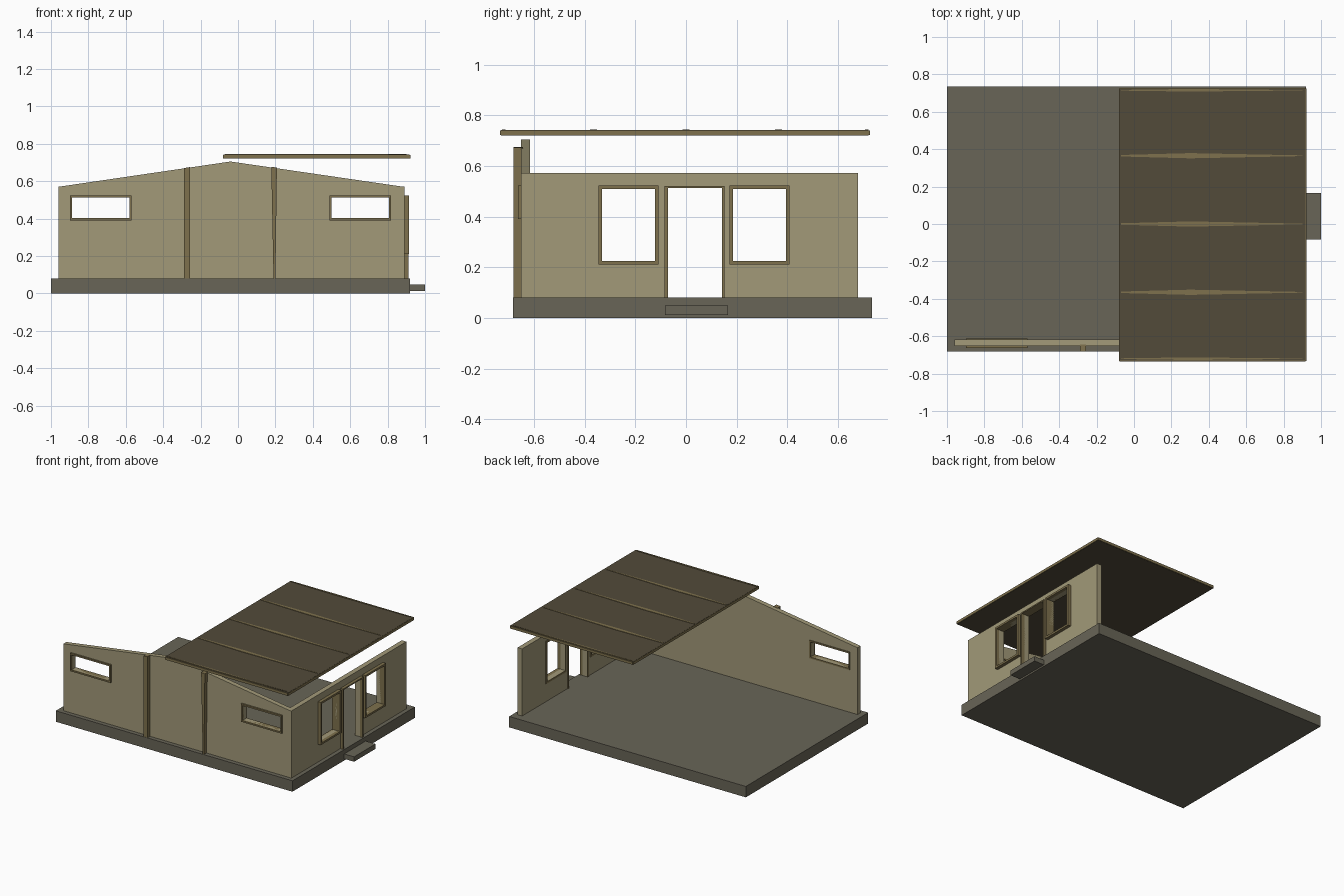
import bpy, bmesh
from mathutils import Vector

if "Cube" in bpy.data.objects:
    bpy.data.objects.remove(bpy.data.objects["Cube"])


def material(name, rgb):
    m = bpy.data.materials.new(name)
    m.diffuse_color = (*rgb, 1)
    m.use_nodes = True
    m.node_tree.nodes["Principled BSDF"].inputs["Base Color"].default_value = m.diffuse_color
    return m


PLASTER = material("plaster", (0.36, 0.32, 0.19))
CONCRETE = material("concrete", (0.14, 0.13, 0.095))
ROOFING = material("roofing", (0.085, 0.07, 0.042))
WOOD = material("wood", (0.21, 0.165, 0.075))


def finish(name, bm, mat):
    bmesh.ops.recalc_face_normals(bm, faces=bm.faces)
    me = bpy.data.meshes.new(name)
    bm.to_mesh(me)
    bm.free()
    me.materials.append(mat)
    ob = bpy.data.objects.new(name, me)
    bpy.context.collection.objects.link(ob)
    return ob


def boxes(name, specs, mat):
    """One object made of boxes, each given as ((x0, x1), (y0, y1), (z0, z1))."""
    bm = bmesh.new()
    for spec in specs:
        vs = bmesh.ops.create_cube(bm, size=1)["verts"]
        for v in vs:
            v.co = Vector([(a + b) / 2 + c * (b - a) for c, (a, b) in zip(v.co, spec)])
    return finish(name, bm, mat)


def prism(name, profile, axis, lo, hi, mat):
    """Extrude a (u, z) profile along x or y."""
    bm = bmesh.new()
    place = (lambda u, z: (lo, u, z)) if axis == "x" else (lambda u, z: (u, lo, z))
    face = bm.faces.new([bm.verts.new(place(u, z)) for u, z in profile])
    new = bmesh.ops.extrude_face_region(bm, geom=[face])["geom"]
    step = Vector((hi - lo, 0, 0)) if axis == "x" else Vector((0, hi - lo, 0))
    bmesh.ops.translate(bm, vec=step, verts=[g for g in new if isinstance(g, bmesh.types.BMVert)])
    return finish(name, bm, mat)


def cut(ob, specs):
    cutter = boxes("cutter", specs, WOOD)
    mod = ob.modifiers.new("openings", "BOOLEAN")
    mod.operation, mod.object, mod.solver = "DIFFERENCE", cutter, "EXACT"
    bpy.context.view_layer.objects.active = ob
    bpy.ops.object.modifier_apply(modifier=mod.name)
    bpy.data.objects.remove(cutter)


def frame(name, axis, u0, u1, z0, z1, lo, hi, t):
    """Four-sided frame around an opening, t thick outward."""
    bars = [((u0 - t, u0), (z0 - t, z1 + t)), ((u1, u1 + t), (z0 - t, z1 + t)),
            ((u0, u1), (z0 - t, z0)), ((u0, u1), (z1, z1 + t))]
    if axis == "x":
        specs = [((lo, hi), u, z) for u, z in bars]
    else:
        specs = [(u, (lo, hi), z) for u, z in bars]
    boxes(name, specs, WOOD)


# Floor slab and doorstep
boxes("floor_slab", [((-1, 0.92), (-0.683, 0.735), (0, 0.08))], CONCRETE)
boxes("doorstep", [((0.91, 1.0), (-0.083, 0.165), (0.012, 0.048))], CONCRETE)

# Front gable wall with two slot windows
gable = [(-0.96, 0.08), (0.885, 0.08), (0.885, 0.57), (-0.04, 0.705), (-0.96, 0.57)]
front = prism("front_wall", gable, "y", -0.652, -0.617, PLASTER)
slots = [(-0.888, -0.58), (0.5, 0.808)]
cut(front, [(s, (-0.8, -0.5), (0.402, 0.512)) for s in slots])
for i, (a, b) in enumerate(slots):
    frame(f"front_window_frame_{i}", "y", a, b, 0.402, 0.512, -0.664, -0.612, 0.011)

# Posts on the gable wall
prism("front_post_left", [(-0.29, 0.08), (-0.257, 0.08), (-0.257, 0.675), (-0.29, 0.67)],
      "y", -0.681, -0.645, WOOD)
prism("front_post_right", [(0.19, 0.08), (0.2, 0.08), (0.208, 0.673), (0.178, 0.676)],
      "y", -0.681, -0.645, WOOD)

# Right wall with a doorway and two windows
right = boxes("right_wall", [((0.853, 0.89), (-0.652, 0.68), (0.08, 0.572))], PLASTER)
windows = [(-0.332, -0.122), (0.185, 0.395)]
cut(right, [((0.7, 1.0), w, (0.225, 0.51)) for w in windows]
    + [((0.7, 1.0), (-0.072, 0.142), (0.0, 0.515))])
for i, (a, b) in enumerate(windows):
    frame(f"right_window_frame_{i}", "x", a, b, 0.225, 0.51, 0.848, 0.914, 0.014)

# Door frame: two jambs and a head
boxes("door_frame", [((0.848, 0.912), (-0.085, -0.072), (0.08, 0.522)),
                     ((0.848, 0.912), (0.142, 0.152), (0.08, 0.522)),
                     ((0.848, 0.912), (-0.072, 0.142), (0.513, 0.522))], WOOD)

# Raised roof panel with timber edging and slender tapered battens
boxes("roof_panel", [((-0.077, 0.917), (-0.73, 0.722), (0.721, 0.742))], ROOFING)
boxes("roof_edging", [((-0.08, -0.077), (-0.733, 0.725), (0.722, 0.741)),
                      ((0.917, 0.921), (-0.733, 0.725), (0.722, 0.741)),
                      ((-0.077, 0.917), (-0.735, -0.73), (0.722, 0.741)),
                      ((-0.077, 0.917), (0.722, 0.727), (0.722, 0.741))], WOOD)
for i, y in enumerate((-0.72, -0.365, 0.0, 0.365, 0.715)):
    bm = bmesh.new()
    outline = [(-0.07, -0.004), (0.3, -0.014), (0.9, -0.002), (0.9, 0.002), (0.3, 0.014), (-0.07, 0.004)]
    if abs(y) > 0.7:
        outline = [(x, d * 0.5) for x, d in outline]
    face = bm.faces.new([bm.verts.new((x, y + d, 0.74)) for x, d in outline])
    new = bmesh.ops.extrude_face_region(bm, geom=[face])["geom"]
    bmesh.ops.translate(bm, vec=(0, 0, 0.005), verts=[g for g in new if isinstance(g, bmesh.types.BMVert)])
    finish(f"roof_batten_{i}", bm, WOOD)
